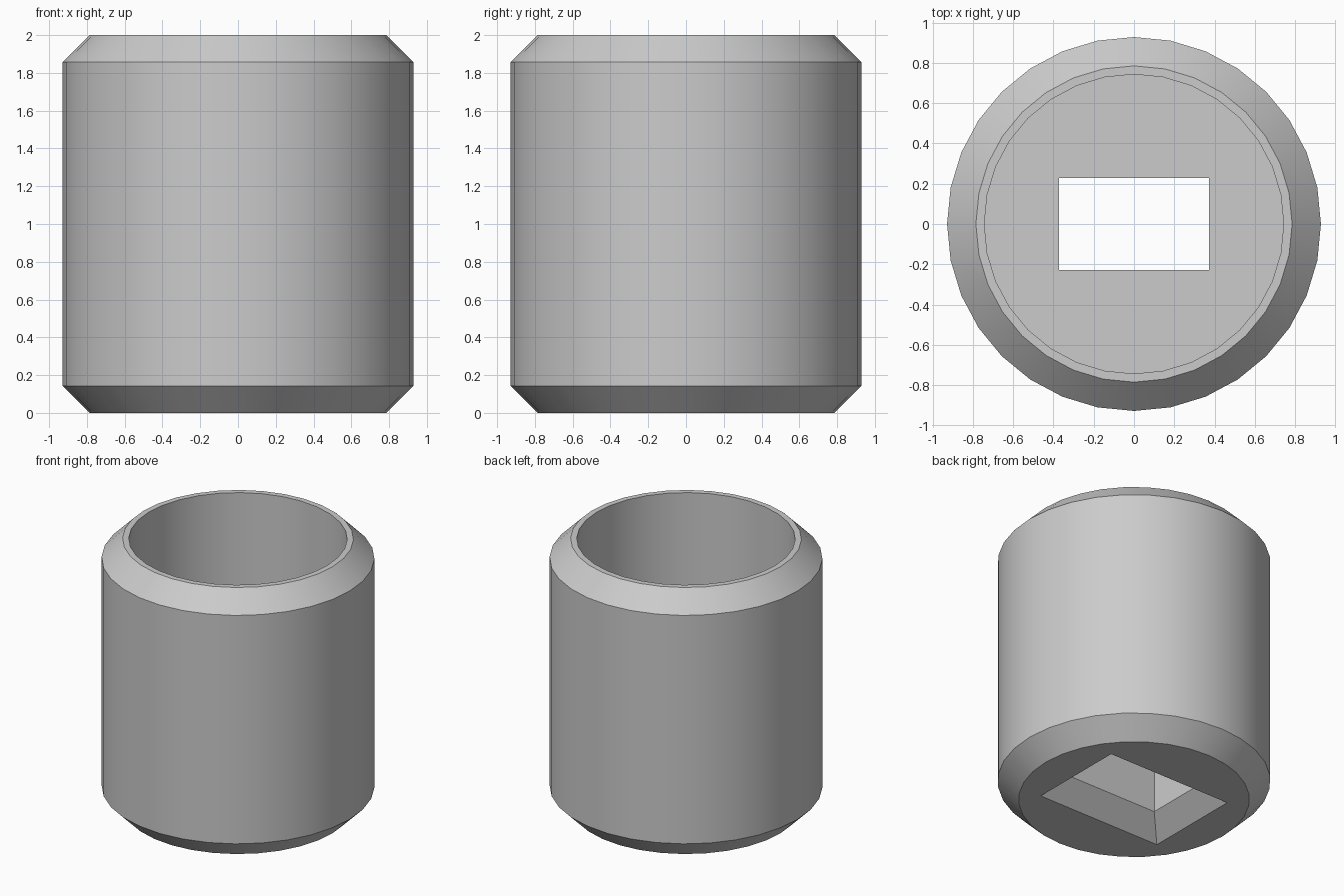
import bpy
import bmesh
from math import cos, sin, pi, radians

SIDES = 32
HEIGHT = 2.0
CHAMFER = 0.143
OUTER_RADIUS = 0.928
BORE_RADIUS = 0.743
BORE_FLOOR = 0.72
SLOT_X, SLOT_Y = 0.372, 0.229

cube = bpy.data.objects.get("Cube")
if cube:
    bpy.data.objects.remove(cube, do_unlink=True)

grey = bpy.data.materials.new("plain_grey")
grey.use_nodes = True
colour = (0.6, 0.6, 0.6, 1)
grey.diffuse_color = colour
for node in grey.node_tree.nodes:
    if node.type == "BSDF_PRINCIPLED":
        node.inputs["Base Color"].default_value = colour

bm = bmesh.new()


def circle(radius, z):
    angles = [2 * pi * i / SIDES for i in range(SIDES)]
    return [bm.verts.new((radius * cos(a), radius * sin(a), z)) for a in angles]


def rectangle(grow, z):
    x, y = SLOT_X + grow, SLOT_Y + grow
    return [bm.verts.new((sx * x, sy * y, z))
            for sx, sy in ((1, 1), (-1, 1), (-1, -1), (1, -1))]


def bridge(lower, upper):
    n = len(lower)
    for i in range(n):
        j = (i + 1) % n
        bm.faces.new((lower[i], lower[j], upper[j], upper[i]))


def flat_with_slot(ring, slot):
    """Fill between a circle and a rectangle, one quadrant per corner."""
    quarter = SIDES // 4
    for k, corner in enumerate(slot):
        for i in range(k * quarter, (k + 1) * quarter):
            bm.faces.new((ring[i], ring[(i + 1) % SIDES], corner))
        bm.faces.new((corner, ring[(k + 1) * quarter % SIDES], slot[(k + 1) % 4]))


# Chamfered outside, top rim and round bore
rings = [circle(r, z) for r, z in (
    (OUTER_RADIUS - CHAMFER, 0), (OUTER_RADIUS, CHAMFER),
    (OUTER_RADIUS, HEIGHT - CHAMFER), (OUTER_RADIUS - CHAMFER, HEIGHT),
    (BORE_RADIUS, HEIGHT), (BORE_RADIUS, BORE_FLOOR))]
for lower, upper in zip(rings, rings[1:]):
    bridge(lower, upper)

# Rectangular slot with a flared mouth underneath
slots = [rectangle(CHAMFER, 0), rectangle(0, CHAMFER), rectangle(0, BORE_FLOOR)]
for lower, upper in zip(slots, slots[1:]):
    bridge(lower, upper)

# Underside and bore floor
flat_with_slot(rings[0], slots[0])
flat_with_slot(rings[-1], slots[-1])

bmesh.ops.recalc_face_normals(bm, faces=bm.faces)
mesh = bpy.data.meshes.new("slotted_sleeve")
bm.to_mesh(mesh)
bm.free()
mesh.materials.append(grey)

sleeve = bpy.data.objects.new("slotted_sleeve", mesh)
bpy.context.collection.objects.link(sleeve)
bpy.ops.object.select_all(action="DESELECT")
sleeve.select_set(True)
bpy.context.view_layer.objects.active = sleeve
bpy.ops.object.shade_smooth_by_angle(angle=radians(30))
